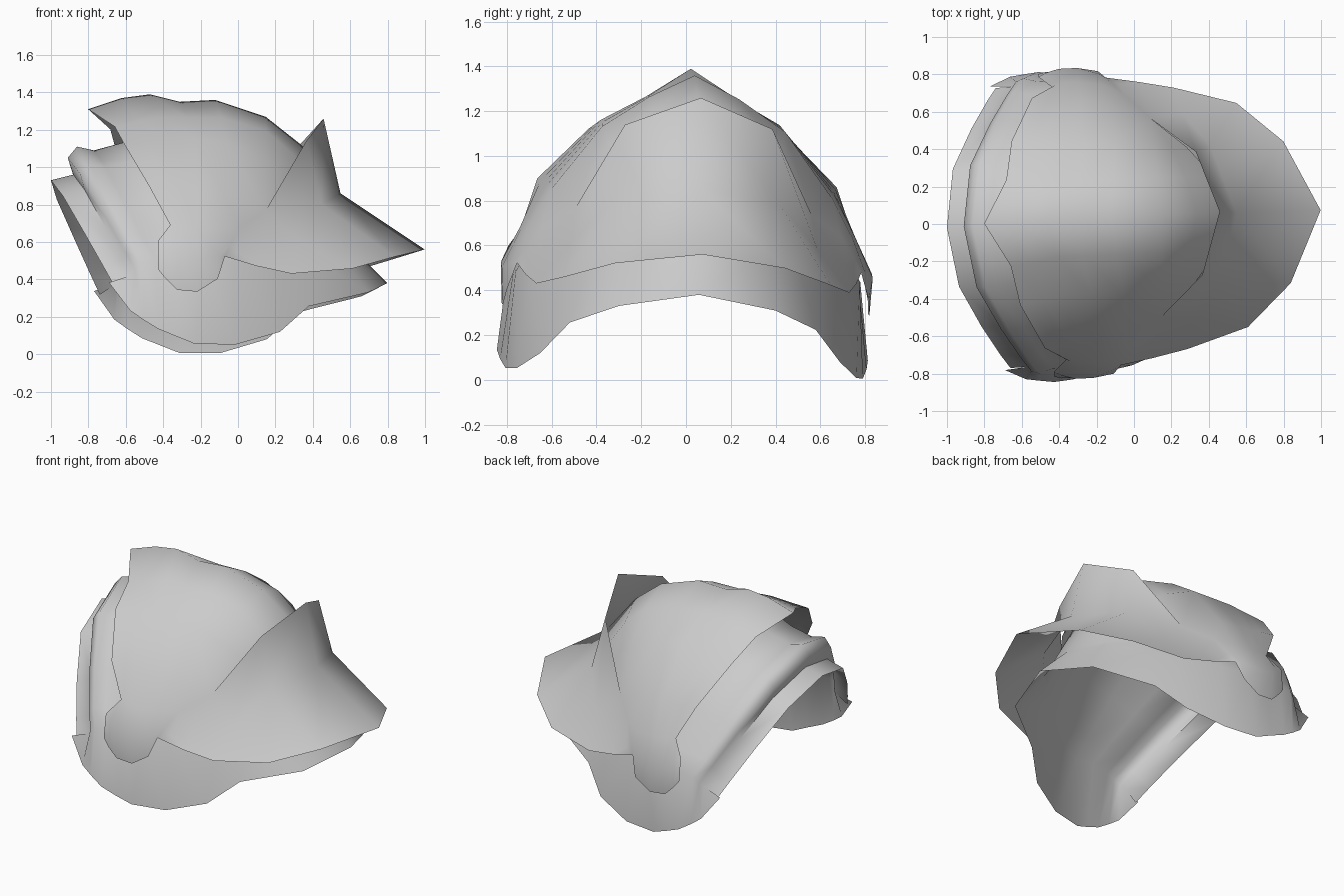
import bpy
import bmesh
import math

default_cube = bpy.data.objects.get("Cube")
if default_cube:
    bpy.data.objects.remove(default_cube, do_unlink=True)

# One plain grey metal
metal = bpy.data.materials.new("grey metal")
metal.use_nodes = True
grey = (0.6, 0.6, 0.6, 1)
metal.diffuse_color = grey
metal.node_tree.nodes["Principled BSDF"].inputs["Base Color"].default_value = grey


def add_loft(bm, cache, rows):
    """Bridge neighbouring rows with faces, sharing coincident points."""
    def vert(point):
        if point not in cache:
            cache[point] = bm.verts.new(point)
        return cache[point]

    for row, following in zip(rows, rows[1:]):
        for i in range(len(row) - 1):
            corners = [row[i], row[i + 1], following[i + 1], following[i]]
            unique = list(dict.fromkeys(corners))
            if len(unique) > 2:
                bm.faces.new([vert(point) for point in unique])


def build_part(name, *lofts):
    """Make half of a part, mirror it and lean it like the whole helmet."""
    bm = bmesh.new()
    cache = {}
    for rows in lofts:
        add_loft(bm, cache, rows)
    bmesh.ops.recalc_face_normals(bm, faces=bm.faces)
    if sum(f.normal.z * f.calc_area() for f in bm.faces) < 0:
        bmesh.ops.reverse_faces(bm, faces=bm.faces)
    mesh = bpy.data.meshes.new(name)
    bm.to_mesh(mesh)
    bm.free()
    mesh.materials.append(metal)
    part = bpy.data.objects.new(name, mesh)
    bpy.context.collection.objects.link(part)
    mirror = part.modifiers.new("mirror", 'MIRROR')
    mirror.use_axis = (False, True, False)
    mirror.merge_threshold = 0.001
    part.location.y = 0.005
    part.rotation_euler = (math.radians(-1.7), 0, math.radians(3))
    bpy.ops.object.select_all(action='DESELECT')
    part.select_set(True)
    bpy.context.view_layer.objects.active = part
    bpy.ops.object.shade_smooth_by_angle(angle=math.radians(60))


# Outer shell: arcs from the ridge down to the ear flap, face edge first
collar_end = (.12, .53, .75)
flap_corner = (-.11, .77, .5)
dome = [
    [(-.8, 0, 1.31), (-.67, .23, 1.21), (-.63, .44, 1.11), (-.51, .67, .88),
     (-.4, .73, .67), (-.47, .79, .58), (-.47, .81, .43)],
    [(-.62, 0, 1.37), (-.54, .22, 1.24), (-.5, .42, 1.13), (-.42, .66, .87),
     (-.38, .74, .67), (-.43, .81, .54), (-.43, .82, .38)],
    [(-.47, 0, 1.39), (-.42, .2, 1.26), (-.39, .4, 1.15), (-.35, .65, .86),
     (-.34, .75, .66), (-.36, .83, .5), (-.37, .82, .32)],
    [(-.31, 0, 1.35), (-.28, .2, 1.26), (-.25, .4, 1.14), (-.25, .65, .84),
     (-.26, .75, .65), (-.26, .83, .48), (-.26, .82, .31)],
    [(-.12, 0, 1.36), (-.1, .2, 1.26), (-.08, .41, 1.12), (-.11, .63, .83),
     (-.13, .73, .65), (-.14, .79, .5), (-.15, .81, .38)],
    [(.15, 0, 1.27), (.14, .2, 1.19), (.13, .38, 1.03), collar_end,
     (-.02, .67, .66), (-.08, .74, .56), flap_corner],
]

# Back of the dome, tucked behind the raised collar
dome_back = [
    dome[-1][:4],
    [(.34, 0, 1.12), (.29, .2, 1.06), (.23, .35, .95), collar_end],
    [(.55, 0, .86), (.44, .2, .84), (.3, .37, .81), collar_end],
]

# Collar and flared neck guard: collar edge, crease, outer edge
neck_guard = [
    [(.46, 0, 1.26), (.55, 0, .86), (1, 0, .56)],
    [(.35, .33, 1.13), (.43, .37, .79), (.82, .38, .51)],
    [collar_end, (.29, .55, .6), (.58, .6, .44)],
    [dome[-1][4], (.08, .68, .54), (.25, .7, .41)],
    [dome[-1][5], (-.04, .73, .52), (.06, .74, .45)],
    [flap_corner] * 3,
]
build_part("outer_shell", dome, dome_back, neck_guard)

# Inner cap: rings from the rolled face rim back to the nape.
# Each ring gives its top x, z, then its side x, y, z
ring_arc = ((0, 0), (.16, .42), (.53, .71), (.84, .91), (1, 1))
ring_ends = (
    (-1, .93, -.7, .75, .34),
    (-.88, .96, -.61, .75, .4),
    (-.91, 1.05, -.59, .775, .43),
    (-.86, 1.11, -.55, .79, .46),
    (-.77, 1.09, -.48, .77, .47),
    (-.62, 1.13, -.36, .77, .48),
    (-.38, 1.26, -.22, .77, .46),
    (-.05, 1.28, -.05, .71, .47),
    (.15, 1.19, .2, .57, .48),
    (.34, 1.02, .35, .47, .51),
    (.45, .8, .5, .3, .57),
    (.58, 0.6, .58, 0, .6),
)


def ring(top_x, top_z, side_x, side_y, side_z):
    return [(top_x + (side_x - top_x) * t, side_y * spread, top_z + (side_z - top_z) * t)
            for t, spread in ring_arc]


rings = [ring(*ends) for ends in ring_ends]

# Band below the cap, from the cheek round to the nape
band_edge = [
    (-.73, .76, .36), (-.62, .81, .21), (-.55, .82, .16), (-.47, .83, .11),
    (-.37, .82, .07), (-.27, .8, .03), (-.05, .76, .03), (.19, .67, .1),
    (.35, .55, .24), (.68, .35, .32), (.8, 0, .38),
]
band = [[cap_ring[-1], edge] for cap_ring, edge in zip(rings[1:], band_edge)]
build_part("inner_cap_and_band", rings, band)
